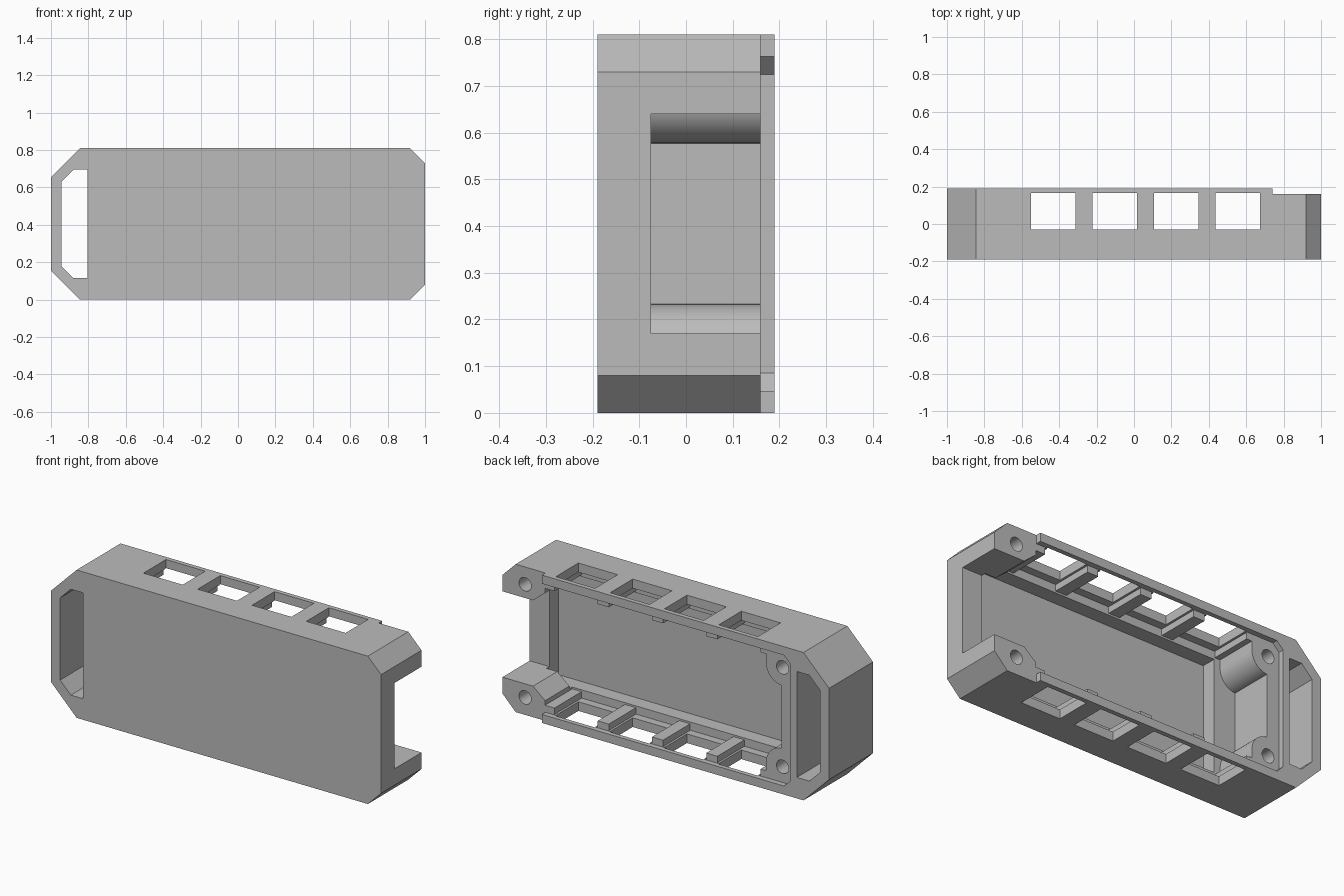
import bpy, bmesh, math

cube = bpy.data.objects.get("Cube")
if cube:
    bpy.data.objects.remove(cube, do_unlink=True)

HEIGHT = 0.81
MID = HEIGHT / 2

grey = bpy.data.materials.new("plain_grey")
grey.use_nodes = True
colour = (0.5, 0.5, 0.5, 1)
grey.diffuse_color = colour
grey.node_tree.nodes["Principled BSDF"].inputs["Base Color"].default_value = colour


def prism(name, profile, y0, y1):
    """Extrude an (x, z) profile along y."""
    bm = bmesh.new()
    face = bm.faces.new([bm.verts.new((x, y0, z)) for x, z in profile])
    side = bmesh.ops.extrude_face_region(bm, geom=[face])["geom"]
    verts = [v for v in side if isinstance(v, bmesh.types.BMVert)]
    bmesh.ops.translate(bm, verts=verts, vec=(0, y1 - y0, 0))
    bmesh.ops.recalc_face_normals(bm, faces=bm.faces)
    mesh = bpy.data.meshes.new(name)
    bm.to_mesh(mesh)
    bm.free()
    obj = bpy.data.objects.new(name, mesh)
    bpy.context.collection.objects.link(obj)
    obj.data.materials.append(grey)
    return obj


def mirrored(lower):
    """Complete a profile whose lower half is given, mirroring it in height."""
    return lower + [(x, HEIGHT - z) for x, z in reversed(lower)]


def rect(x0, x1, z0, z1):
    return [(x0, z0), (x1, z0), (x1, z1), (x0, z1)]


def arc(cx, cz, r, a0, a1, n):
    return [(cx + r * math.cos(a0 + (a1 - a0) * i / n),
             cz + r * math.sin(a0 + (a1 - a0) * i / n)) for i in range(n + 1)]


# Chamfered outer block
case = prism("case_body", mirrored([(-1, 0.155), (-0.845, 0), (0.92, 0), (1, 0.08)]), -0.19, 0.19)


def cut(profile, y0, y1):
    tool = prism("cutter", profile, y0, y1)
    tool.hide_render = True
    mod = case.modifiers.new("cut", "BOOLEAN")
    mod.operation = "DIFFERENCE"
    mod.solver = "EXACT"
    mod.object = tool
    bpy.context.view_layer.objects.active = case
    bpy.ops.object.modifier_apply(modifier=mod.name)
    bpy.data.objects.remove(tool, do_unlink=True)


# Carrying slot through the end
cut(mirrored([(-0.945, 0.18), (-0.88, 0.115), (-0.805, 0.115)]), -0.3, 0.3)

# Lid recess, open at the far end
cut(mirrored([(-0.765, 0.085), (-0.727, 0.047), (0.74, 0.047), (0.74, -0.1), (1.1, -0.1)]), 0.16, 0.3)

# Shallow front cavity
cut(rect(-0.56, 0.88, 0.095, HEIGHT - 0.095), -0.155, -0.05)

# Main cavity: rounded screw bosses at one end, lugs and a cable opening at the other
boss = arc(-0.697, 0.133, 0.1, math.radians(86), 0, 16)
cut(mirrored([(-0.69, 0.3)] + boss + [(-0.597, 0.085), (0.742, 0.085), (0.742, 0.11),
                                     (0.815, 0.17), (1.1, 0.17)]), -0.075, 0.2)

# Side windows with a wider pocket behind each, leaving ribs between them
for i in range(4):
    x = -0.433 + i * 0.329
    cut(rect(x - 0.131, x + 0.131, 0.05, HEIGHT - 0.05), -0.075, 0.18)
    cut(rect(x - 0.119, x + 0.119, -0.1, HEIGHT + 0.1), -0.03, 0.165)

# Screw holes
for x, offset in ((-0.697, 0.272), (0.863, 0.31)):
    for side in (-1, 1):
        cut(arc(x, MID + side * offset, 0.037, 0, math.tau * 31 / 32, 31), -0.1, 0.3)

bpy.ops.object.select_all(action="DESELECT")
case.select_set(True)
bpy.context.view_layer.objects.active = case
bpy.ops.object.shade_smooth_by_angle(angle=math.radians(30))
